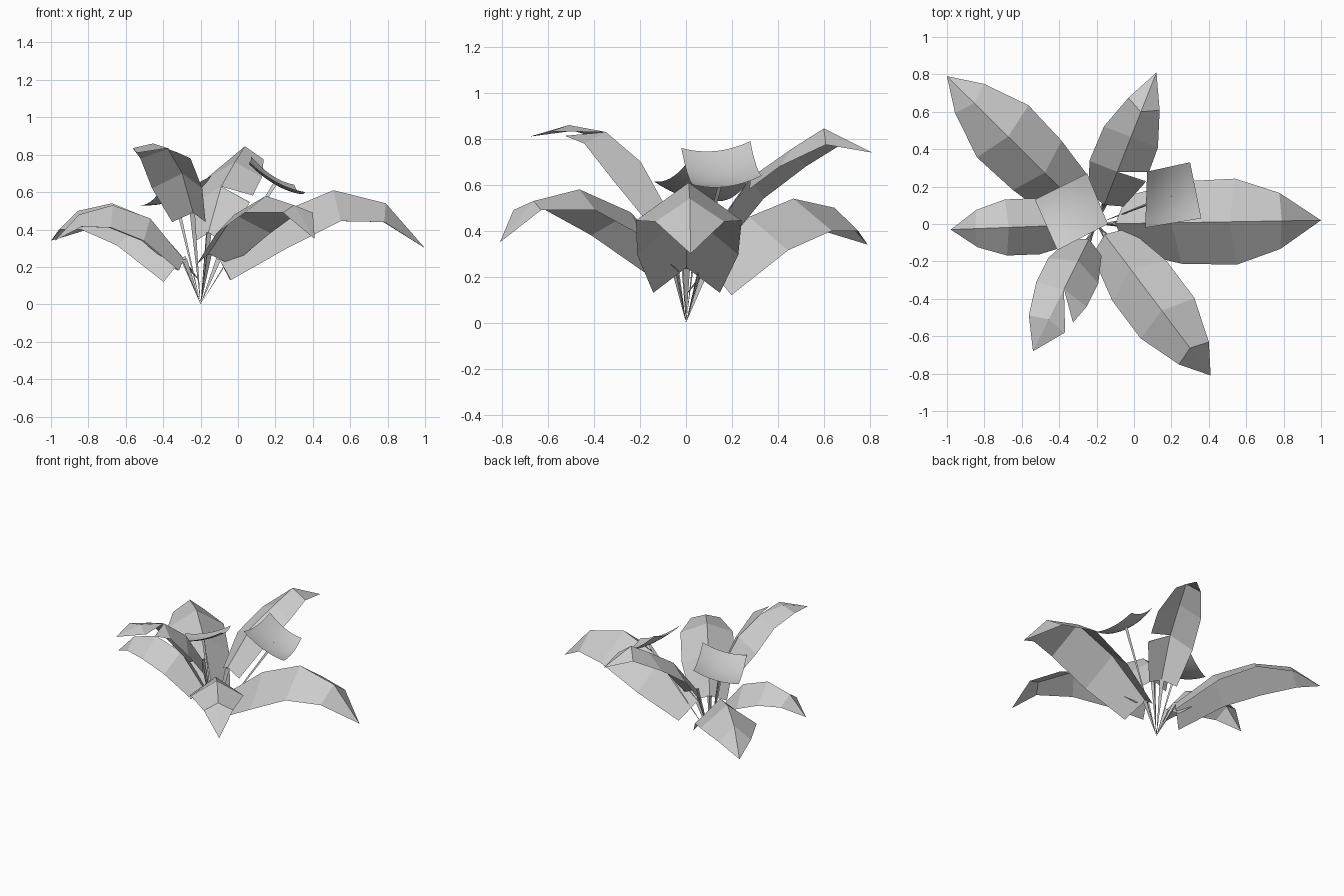
import bpy, bmesh, math
from mathutils import Vector

cube = bpy.data.objects.get("Cube")
if cube:
    bpy.data.objects.remove(cube)

ROOT = Vector((-0.2, 0, 0))
UP = Vector((0, 0, 1))

grey = bpy.data.materials.new("leaf_grey")
grey.use_nodes = True
grey.diffuse_color = (0.6, 0.6, 0.6, 1)
grey.node_tree.nodes["Principled BSDF"].inputs["Base Color"].default_value = (0.6, 0.6, 0.6, 1)


def make_object(name, bm, smooth=False):
    mesh = bpy.data.meshes.new(name)
    for f in bm.faces:
        f.smooth = smooth
    bm.to_mesh(mesh)
    bm.free()
    mesh.materials.append(grey)
    ob = bpy.data.objects.new(name, mesh)
    bpy.context.collection.objects.link(ob)


def stem(name, top, radius):
    """Thin three-sided stalk that widens upward from the shared root."""
    bm = bmesh.new()
    axis = (top - ROOT).normalized()
    side = axis.cross(UP).normalized()
    front = side.cross(axis)
    ring = []
    for k in range(3):
        a = math.tau * k / 3 + math.pi / 2
        ring.append(bm.verts.new(top + (side * math.cos(a) + front * math.sin(a)) * radius))
    foot = bm.verts.new(ROOT)
    for k in range(3):
        bm.faces.new((foot, ring[(k + 1) % 3], ring[k]))
    make_object(name, bm)


def leaf(name, tip, profile, widths, drops, leads, tear=None):
    """Arched leaf with a raised midrib; profile holds (reach, height) per rib.
    The margins hang by drops and run ahead of the midrib by leads."""
    tip = Vector(tip)
    out = Vector((tip.x - ROOT.x, tip.y, 0)).normalized()
    left = UP.cross(out)
    rib = [ROOT + out * r + UP * z for r, z in profile] + [tip]
    bm = bmesh.new()
    mids = [bm.verts.new(p) for p in rib]
    for sign in (1, -1):
        edges = [bm.verts.new(p + left * sign * w - UP * d + out * s)
                 for p, w, d, s in zip(rib, widths, drops, leads)]

        def face(*verts):
            bm.faces.new(verts if sign < 0 else verts[::-1])

        last = len(edges) - 1
        for i in range(last):
            if tear and tear[:2] == (sign, i):
                # split blade: a flap below the gap and a flap above it
                low = bm.verts.new(edges[i].co.lerp(edges[i + 1].co, tear[2]))
                high = bm.verts.new(edges[i].co.lerp(edges[i + 1].co, tear[3]))
                face(mids[i], edges[i], low)
                face(mids[i], high, edges[i + 1], mids[i + 1])
            else:
                face(mids[i], edges[i], edges[i + 1], mids[i + 1])
        face(mids[last], edges[last], mids[last + 1])
    make_object(name, bm)
    stem(name + "_stem", rib[0], 0.018)


def cupped_petal(name, corners, sag, n=8):
    """Smooth square blade that dips between its corners both ways."""
    a, b, c, d = (Vector(p) for p in corners)
    bm = bmesh.new()
    grid = []
    for i in range(n + 1):
        u = i / n
        row = []
        for j in range(n + 1):
            v = j / n
            p = a.lerp(b, u).lerp(d.lerp(c, u), v)
            p -= UP * sag * 4 * (u * (1 - u) + v * (1 - v))
            row.append(bm.verts.new(p))
        grid.append(row)
    for i in range(n):
        for j in range(n):
            bm.faces.new((grid[i][j], grid[i][j + 1], grid[i + 1][j + 1], grid[i + 1][j]))
    bmesh.ops.recalc_face_normals(bm, faces=bm.faces)
    if sum(f.normal.z for f in bm.faces) < 0:
        bmesh.ops.reverse_faces(bm, faces=bm.faces)
    make_object(name, bm, smooth=True)
    stem(name + "_stem", (a + b + c + d) / 4 - UP * sag * 2, 0.012)


# Long low leaves
leaf("left_leaf", (1.0, 0.02, 0.30),
     [(0.10, 0.24), (0.40, 0.48), (0.71, 0.61), (0.99, 0.54)],
     (0.145, 0.22, 0.23, 0.15), (0.11, 0.185, 0.165, 0.10), (0.06, 0.05, 0.035, -0.01))
leaf("front_left_leaf", (0.41, -0.81, 0.35),
     [(0.07, 0.27), (0.30, 0.48), (0.58, 0.58), (0.83, 0.53)],
     (0.12, 0.18, 0.18, 0.10), (0.06, 0.10, 0.09, 0.04), (0.05, 0.08, 0.05, 0.035))
leaf("back_right_leaf", (-1.0, 0.79, 0.34),
     [(0.13, 0.25), (0.39, 0.46), (0.665, 0.54), (0.92, 0.50)],
     (0.14, 0.185, 0.196, 0.11), (0.13, 0.145, 0.14, 0.10), (0.01, 0.055, 0.04, 0.035))
leaf("right_leaf", (-0.98, -0.03, 0.34),
     [(0.09, 0.24), (0.27, 0.46), (0.47, 0.53), (0.65, 0.48)],
     (0.10, 0.15, 0.15, 0.10), (0.06, 0.12, 0.12, 0.065), (0.03, 0.04, 0.015, -0.01))

# Tall torn leaves
leaf("front_right_leaf", (-0.54, -0.68, 0.81),
     [(0.09, 0.49), (0.22, 0.70), (0.39, 0.83), (0.57, 0.86)],
     (0.10, 0.15, 0.15, 0.105), (0.05, 0.08, 0.05, 0.025), (0.05, 0.06, 0.03, 0.03),
     (1, 2, 0.6, 0.95))
leaf("back_leaf", (0.12, 0.81, 0.74),
     [(0.11, 0.38), (0.30, 0.63), (0.50, 0.76), (0.645, 0.845)],
     (0.10, 0.16, 0.155, 0.09), (0.05, 0.09, 0.08, 0.07), (0.03, 0.0, 0.0, 0.045),
     (-1, 1, 0.05, 0.3))

# Cupped young blades
cupped_petal("left_petal", [(0.06, -0.02, 0.76), (0.07, 0.28, 0.79),
                            (0.30, 0.33, 0.64), (0.36, 0.03, 0.60)], 0.028)
cupped_petal("right_petal", [(-0.14, 0.0, 0.69), (-0.25, 0.27, 0.61),
                             (-0.53, 0.13, 0.53), (-0.41, -0.14, 0.615)], 0.025)
